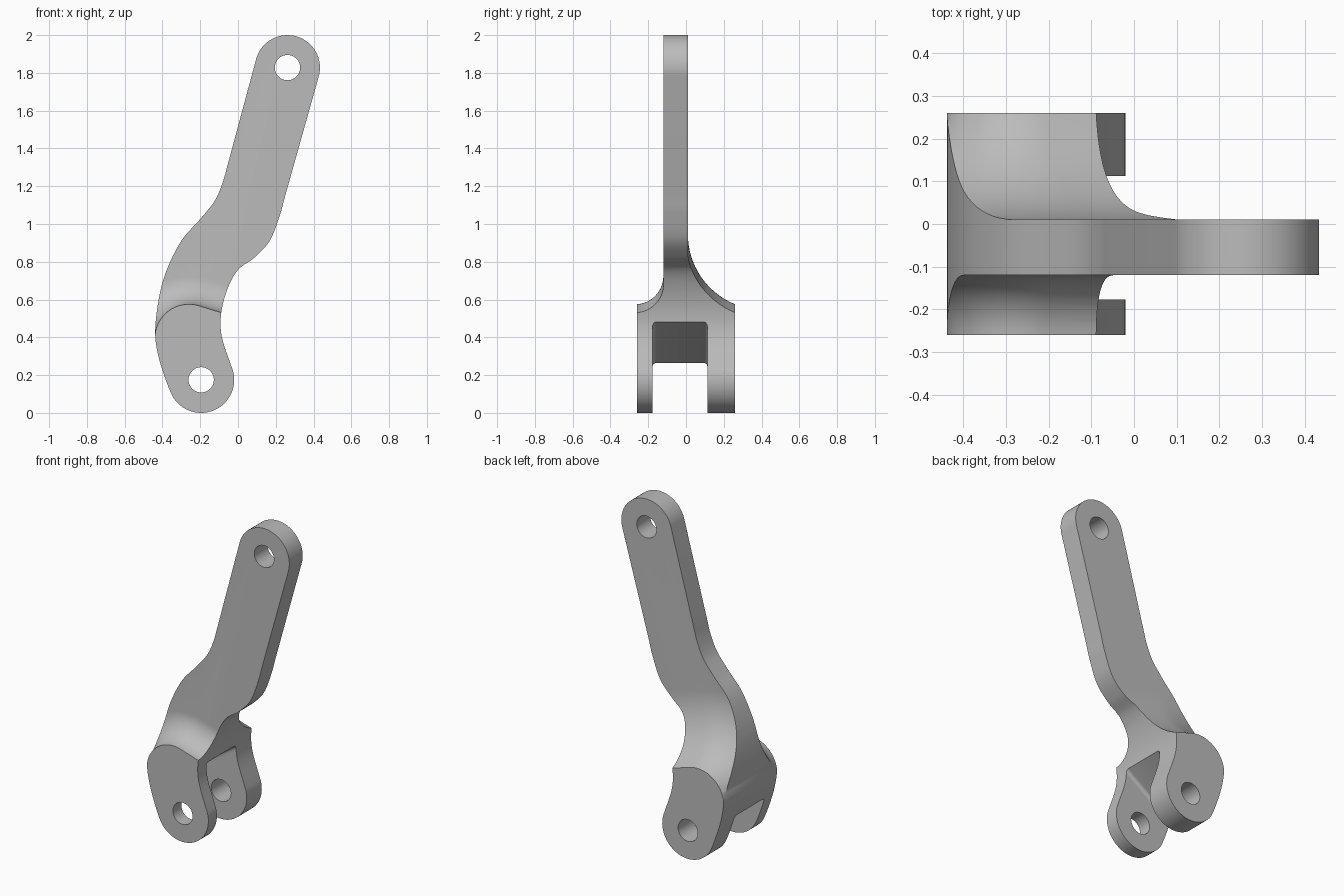
import bpy, bmesh
from math import cos, sin, radians, acos
from mathutils import Vector

cube = bpy.data.objects.get("Cube")
if cube:
    bpy.data.objects.remove(cube, do_unlink=True)


def material(name, value):
    m = bpy.data.materials.new(name)
    m.use_nodes = True
    color = (value, value, value, 1)
    m.diffuse_color = color
    m.node_tree.nodes["Principled BSDF"].inputs["Base Color"].default_value = color
    return m


def arc(cx, cz, r, a0, a1, n):
    angles = [radians(a0 + (a1 - a0) * i / n) for i in range(n + 1)]
    return [(cx + r * cos(a), cz + r * sin(a)) for a in angles]


def spline(pts, n=8):
    """Smooth curve through the inner points."""
    p = [Vector(q) for q in pts]
    out = []
    for a, b, c, d in zip(p, p[1:], p[2:], p[3:]):
        for i in range(n):
            t = i / n
            out.append(tuple(0.5 * (2 * b + (c - a) * t + (2 * a - 5 * b + 4 * c - d) * t * t
                                    + (3 * b - a - 3 * c + d) * t ** 3)))
    return out + [tuple(p[-2])]


def loft(name, sections):
    """Closed solid through (y, outline) sections."""
    bm = bmesh.new()
    rings = [[bm.verts.new((x, y, z)) for x, z in outline] for y, outline in sections]
    for r, s in zip(rings, rings[1:]):
        for i in range(len(r)):
            j = (i + 1) % len(r)
            bm.faces.new((r[i], r[j], s[j], s[i]))
    bm.faces.new(rings[0])
    bm.faces.new(rings[-1])
    bmesh.ops.recalc_face_normals(bm, faces=bm.faces)
    mesh = bpy.data.meshes.new(name)
    bm.to_mesh(mesh)
    bm.free()
    ob = bpy.data.objects.new(name, mesh)
    bpy.context.collection.objects.link(ob)
    return ob


def combine(target, tool, operation):
    mod = target.modifiers.new("cut", 'BOOLEAN')
    mod.operation, mod.object, mod.solver = operation, tool, 'EXACT'
    bpy.context.view_layer.objects.active = target
    bpy.ops.object.modifier_apply(modifier=mod.name)
    bpy.data.objects.remove(tool, do_unlink=True)


# Bent arm outline
top_pin, low_pin = (0.262, 1.828), (-0.195, 0.175)
left_edge = spline([(0.0, 1.50), (-0.053, 1.32), (-0.082, 1.217), (-0.125, 1.12), (-0.20, 1.026),
                    (-0.307, 0.90), (-0.397, 0.70), (-0.437, 0.466), (-0.423, 0.307),
                    (-0.357, 0.11), (-0.30, 0.03)])
right_edge = spline([(-0.02, 0.20), (-0.036, 0.25), (-0.085, 0.40), (-0.09, 0.52), (-0.058, 0.65),
                     (0.0, 0.757), (0.09, 0.825), (0.17, 0.915), (0.222, 1.048),
                     (0.25, 1.15), (0.30, 1.33)])
outline = (arc(*top_pin, 0.172, -15, 164.5, 40) + left_edge
           + arc(*low_pin, 0.175, 205, 385, 40)[1:-1] + right_edge)
silhouette = loft("silhouette", [(-0.5, outline), (0.5, outline)])


# Thickness: thin arm flaring through concave fillets to the wide fork
def boss(d):
    ring = arc(-0.26, 0.395, 0.18 + d, 180, 73, 24)
    x, z = ring[-1]
    far = x + 1.5 * sin(radians(73))
    return ring + [(far, z - 1.5 * cos(radians(73))), (far, -0.5), (ring[0][0], -0.5)]


def fillet(y_arm, y_face, radius, n=16):
    """Sections from the fork face to the arm face."""
    side = 1 if y_face > y_arm else -1
    end = acos(1 - abs(y_face - y_arm) / radius)
    reach = radius * sin(end)
    angles = [end * (1 - i / n) for i in range(n + 1)]
    return [(y_arm + side * radius * (1 - cos(a)), boss(reach - radius * sin(a))) for a in angles]


front = fillet(-0.12, -0.26, 0.15)
back = fillet(0.01, 0.26, 0.40)
arm = loft("bent_fork_arm", front + [(-0.12, boss(2)), (0.01, boss(2))] + back[::-1])
combine(arm, silhouette, 'INTERSECT')

# Fork slot with a sloping, round-cornered roof
wedge = [(-0.7, 0.069), (0.1, 0.613), (0.1, -0.2), (-0.7, -0.2)]
slot = loft("slot", [(-0.177, wedge), (0.113, wedge)])
bm = bmesh.new()
bm.from_mesh(slot.data)
roof = [e for e in bm.edges if all(v.co.z > 0 for v in e.verts)
        and abs(e.verts[0].co.y - e.verts[1].co.y) < 0.01]
bmesh.ops.bevel(bm, geom=roof, offset=0.02, segments=5, profile=0.5, affect='EDGES')
bm.to_mesh(slot.data)
bm.free()
combine(arm, slot, 'DIFFERENCE')

# Pin holes
for pin in (top_pin, low_pin):
    circle = arc(*pin, 0.067, 0, 352.5, 47)
    combine(arm, loft("pin_hole", [(-0.5, circle), (0.5, circle)]), 'DIFFERENCE')

# Finish
arm.data.materials.clear()
arm.data.materials.append(material("plain grey", 0.5))
bpy.ops.object.select_all(action='DESELECT')
arm.select_set(True)
bpy.context.view_layer.objects.active = arm
bpy.ops.object.shade_smooth_by_angle(angle=radians(30))
